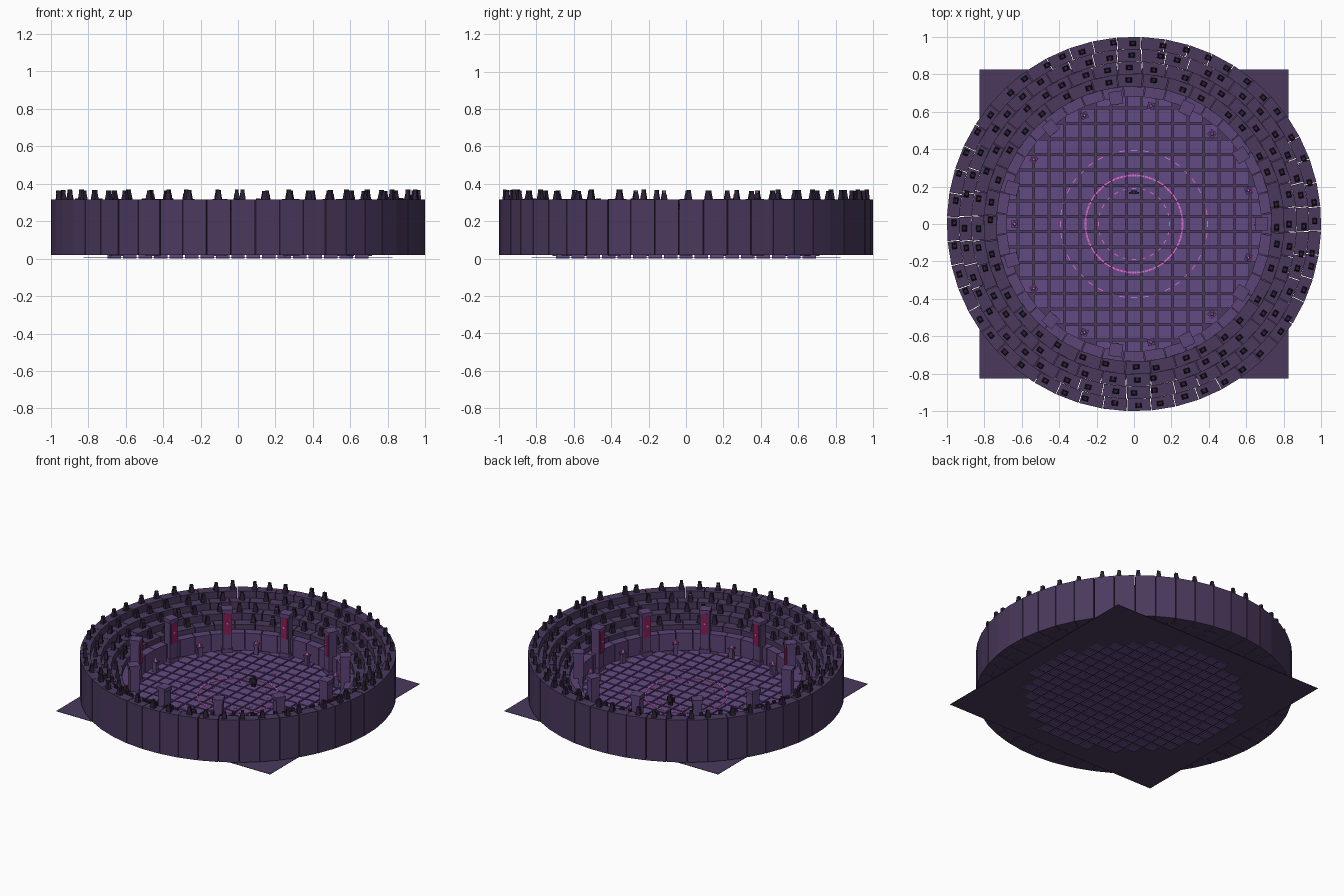
import bpy, bmesh, math, random
from mathutils import Matrix, Vector

random.seed(4)
if "Cube" in bpy.data.objects:
    bpy.data.objects.remove(bpy.data.objects["Cube"])


def material(name, r, g, b):
    m = bpy.data.materials.new(name)
    m.use_nodes = True
    c = [(v / 255) ** 2.2 for v in (r, g, b)] + [1]
    m.diffuse_color = c
    m.node_tree.nodes["Principled BSDF"].inputs["Base Color"].default_value = c
    return m


STONE = material("dark purple stone", 76, 60, 94)
TILE = material("light purple stone", 100, 76, 130)
PILLAR = material("mid purple stone", 92, 70, 118)
DARK = material("shadow cloth", 48, 38, 58)
GLOW = material("pink glow", 225, 105, 205)
BANNER = material("crimson cloth", 135, 35, 90)


def finish(name, bm, *mats):
    bmesh.ops.recalc_face_normals(bm, faces=bm.faces)
    me = bpy.data.meshes.new(name)
    bm.to_mesh(me)
    bm.free()
    for m in mats:
        me.materials.append(m)
    ob = bpy.data.objects.new(name, me)
    bpy.context.collection.objects.link(ob)
    return ob


def paint(verts, index):
    for f in {f for v in verts for f in v.link_faces}:
        f.material_index = index


def box(bm, frame, center, size, mat=0, taper=1.0):
    """Box in a local frame, optionally narrowed at the top."""
    vs = bmesh.ops.create_cube(bm, size=1)["verts"]
    for v in vs:
        k = taper if v.co.z > 0 else 1
        p = Vector((v.co.x * size[0] * k, v.co.y * size[1] * k, v.co.z * size[2]))
        v.co = frame @ (p + Vector(center))
    paint(vs, mat)


def polar(angle, radius, z=0):
    """Frame standing at a polar position; local -x looks at the centre."""
    return Matrix.Rotation(angle, 4, 'Z') @ Matrix.Translation((radius, 0, z))


def wedge(bm, a0, a1, r0, r1, z0, z1, steps=1):
    """Block of a ring between two angles."""
    rows = []
    for i in range(steps + 1):
        a = a0 + (a1 - a0) * i / steps
        rows.append([bm.verts.new((r * math.cos(a), r * math.sin(a), z))
                     for r, z in ((r0, z0), (r1, z0), (r1, z1), (r0, z1))])
    for p, q in zip(rows, rows[1:]):
        for j in range(4):
            bm.faces.new((p[j], p[(j + 1) % 4], q[(j + 1) % 4], q[j]))
    bm.faces.new(rows[0])
    bm.faces.new(rows[-1])


def ring(name, mat, count, r0, r1, z0, z1, gap, phase=0.0, steps=1):
    bm = bmesh.new()
    step = math.tau / count
    half = step / 2 - gap / (2 * r1)
    for i in range(count):
        a = phase + i * step
        wedge(bm, a - half, a + half, r0, r1, z0, z1, steps)
    return finish(name, bm, mat)


# Ground slab and paving
bm = bmesh.new()
box(bm, Matrix(), (0, 0, 0.007), (1.65, 1.65, 0.002))
finish("ground_slab", bm, STONE)

bm = bmesh.new()
PITCH = 0.0825
for i in range(-8, 9):
    for j in range(-8, 9):
        if math.hypot(i, j) * PITCH < 0.7:
            box(bm, Matrix(), (i * PITCH, j * PITCH, 0.01), (0.072, 0.072, 0.02))
finish("floor_tiles", bm, TILE)

# Inner wall and stepped seating
ring("inner_wall", PILLAR, 40, 0.68, 0.735, 0.02, 0.14, 0.004)
edges = (0.735, 0.802, 0.868, 0.934, 1.0)
heights = (0.175, 0.222, 0.268, 0.315)
counts = (36, 40, 44, 48)
for n in range(4):
    ring(f"seating_tier_{n + 1}", STONE, counts[n], edges[n], edges[n + 1],
         0.02, heights[n], 0.004, math.radians(1.6))

# Spectators: one per block, slightly scattered
bm = bmesh.new()
for n in range(4):
    for i in range(counts[n]):
        a = (i + random.uniform(-0.25, 0.25)) * math.tau / counts[n]
        r = (edges[n] + edges[n + 1]) / 2 + random.uniform(-0.008, 0.008)
        f = polar(a, r, heights[n])
        s = random.uniform(0.9, 1.05)
        box(bm, f, (0, 0, 0.017 * s), (0.026, 0.034, 0.034 * s), 0, 0.7)
        box(bm, f, (0, 0, 0.043 * s), (0.019, 0.02, 0.018 * s), 0)
        if random.random() < 0.15:
            box(bm, f, (-0.01, 0, 0.044 * s), (0.003, 0.014, 0.004), 1)
finish("spectators", bm, DARK, GLOW)

# Pillars with banners, and lamps between them
pillars, banners, lamps = bmesh.new(), bmesh.new(), bmesh.new()
for i in range(11):
    a = i * math.tau / 11
    f = polar(a, 0.68)
    box(pillars, f, (0, 0, 0.03), (0.07, 0.07, 0.03))
    box(pillars, f, (0, 0, 0.16), (0.058, 0.058, 0.28))
    box(pillars, f, (0, 0, 0.306), (0.07, 0.07, 0.025))
    box(banners, f, (-0.032, 0, 0.22), (0.005, 0.044, 0.145))
    diamond = f @ Matrix.Translation((-0.036, 0, 0.225)) @ Matrix.Rotation(math.pi / 4, 4, 'X')
    box(banners, diamond, (0, 0, 0), (0.004, 0.013, 0.013), 1)

    f = polar(a + math.pi / 11, 0.637)
    box(lamps, f, (0, 0, 0.05), (0.03, 0.03, 0.06), 0, 0.8)
    box(lamps, f, (0, 0, 0.084), (0.036, 0.036, 0.01))
    crystal = f @ Matrix.Rotation(math.pi / 4, 4, 'Z')
    box(lamps, crystal, (0, 0, 0.1), (0.018, 0.018, 0.024), 1, 0.6)
finish("pillars", pillars, PILLAR)
finish("banners", banners, BANNER, GLOW)
finish("lamps", lamps, PILLAR, GLOW)

# Glowing floor circles
ring("inner_glow_dashes", GLOW, 24, 0.188, 0.193, 0.02, 0.023, 0.028)
ring("middle_glow_circle", GLOW, 72, 0.255, 0.264, 0.02, 0.024, 0.003)
ring("outer_glow_dashes", GLOW, 40, 0.391, 0.396, 0.02, 0.023, 0.032)

# Lone fighter on the floor
bm = bmesh.new()
f = Matrix.Translation((0, 0.17, 0.02))
for side in (-1, 1):
    box(bm, f, (side * 0.009, 0, 0.014), (0.011, 0.014, 0.028))
    box(bm, f, (side * 0.021, -0.004, 0.04), (0.009, 0.012, 0.026))
box(bm, f, (0, 0, 0.041), (0.032, 0.02, 0.028))
box(bm, f, (0, 0, 0.064), (0.018, 0.018, 0.018))
box(bm, f, (0, -0.01, 0.065), (0.012, 0.003, 0.004), 1)
finish("fighter", bm, DARK, GLOW)
